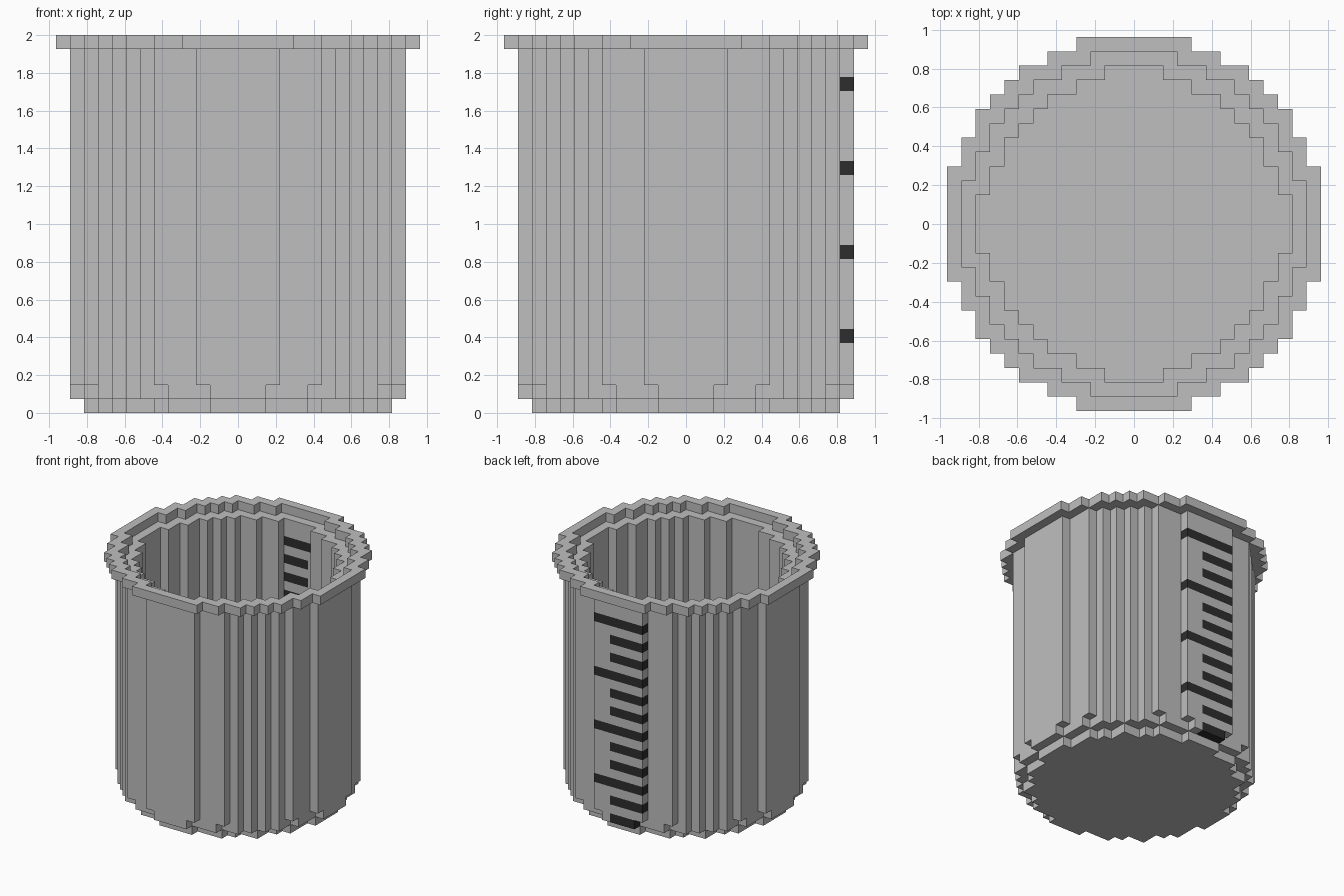
import bpy, bmesh
from mathutils import Vector

if "Cube" in bpy.data.objects:
    bpy.data.objects.remove(bpy.data.objects["Cube"], do_unlink=True)

UNIT = 2 / 27          # edge of one block; the beaker is 27 blocks tall


def material(name, value):
    mat = bpy.data.materials.new(name)
    colour = (value, value, value, 1)
    mat.diffuse_color = colour
    mat.use_nodes = True
    mat.node_tree.nodes["Principled BSDF"].inputs["Base Color"].default_value = colour
    return mat


GREY = material("light_grey", 0.52)
BLACK = material("mark_black", 0.027)


def disc(r2):
    """Cells whose centres lie within a squared radius."""
    span = range(-13, 13)
    return {(i, j) for i in span for j in span
            if (i + .5) ** 2 + (j + .5) ** 2 <= r2}


def shrink(cells):
    """Remove one cell all round, corners included."""
    return {(i, j) for i, j in cells
            if all((i + a, j + b) in cells for a in (-1, 0, 1) for b in (-1, 0, 1))}


def stack(cells, z0, z1):
    return {(i, j, k) for i, j in cells for k in range(z0, z1)}


# Plan outlines
rim_outer = disc(169)
rim_inner = shrink(rim_outer)
bore = shrink(rim_inner)

# Solid parts as sets of blocks
parts = {
    "base": stack(disc(114), 0, 1),
    "foot_ring": stack(disc(136) - bore, 1, 2),
    "wall": stack(disc(144) - bore, 2, 26),
    "rim": stack(rim_outer - rim_inner, 26, 27),
}

# Measuring marks on the back: every third one is long
marks = set()
for n, k in enumerate(range(1, 24, 2)):
    end = 3 if n % 3 == 2 else 1
    marks |= {(i, 11, k) for i in range(-3, end)}
marks &= parts["wall"] | parts["foot_ring"]
for name in ("wall", "foot_ring"):
    parts[name] -= marks
parts["measuring_marks"] = marks

solid = set().union(*parts.values())
DIRECTIONS = [(axis, sign) for axis in range(3) for sign in (-1, 1)]


def build(name, cells, mat):
    """Skin the exposed sides of the blocks and merge coplanar faces."""
    bm = bmesh.new()
    verts = {}

    def vert(p):
        if p not in verts:
            verts[p] = bm.verts.new(Vector(p) * UNIT)
        return verts[p]

    for cell in sorted(cells):
        for axis, sign in DIRECTIONS:
            near = list(cell)
            near[axis] += sign
            if tuple(near) in solid:
                continue
            u, v = (axis + 1) % 3, (axis + 2) % 3
            loop = []
            for a, b in ((0, 0), (1, 0), (1, 1), (0, 1))[::sign]:
                p = list(cell)
                p[axis] += sign > 0
                p[u] += a
                p[v] += b
                loop.append(vert(tuple(p)))
            bm.faces.new(loop)
    bmesh.ops.dissolve_limit(bm, angle_limit=0.02, verts=bm.verts[:], edges=bm.edges[:])
    mesh = bpy.data.meshes.new(name)
    bm.to_mesh(mesh)
    bm.free()
    mesh.materials.append(mat)
    bpy.context.collection.objects.link(bpy.data.objects.new(name, mesh))


for name, cells in parts.items():
    build(name, cells, BLACK if name == "measuring_marks" else GREY)
